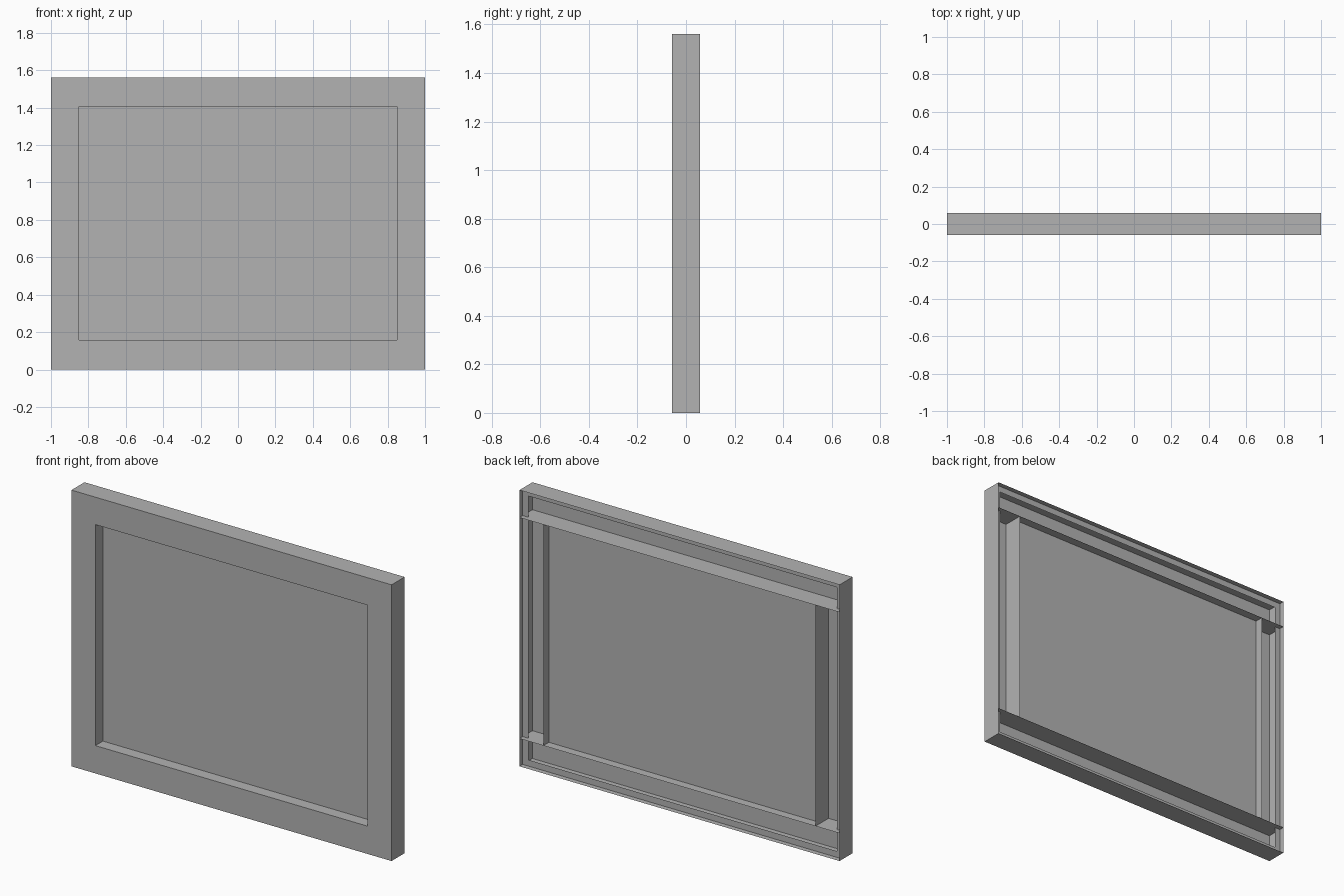
import bpy, bmesh

if "Cube" in bpy.data.objects:
    bpy.data.objects.remove(bpy.data.objects["Cube"])

W, H, D = 1.0, 1.56, 0.058          # half width, height, half depth
OX, Z0, Z1 = 0.85, 0.157, 1.405     # front opening
PANEL_Y = 0.009                     # recessed picture panel
LEDGE_Y, LEDGE_W = 0.029, 0.035     # retaining ledge inside the back

grey = bpy.data.materials.new("grey")
grey.diffuse_color = (0.45, 0.45, 0.45, 1)
grey.use_nodes = True
grey.node_tree.nodes["Principled BSDF"].inputs["Base Color"].default_value = grey.diffuse_color


def make(name, quads):
    """Sheet-metal style part from a few flat quads."""
    bm = bmesh.new()
    for q in quads:
        bm.faces.new([bm.verts.new(p) for p in q])
    bmesh.ops.remove_doubles(bm, verts=bm.verts, dist=1e-5)
    me = bpy.data.meshes.new(name)
    bm.to_mesh(me)
    bm.free()
    me.materials.append(grey)
    ob = bpy.data.objects.new(name, me)
    bpy.context.collection.objects.link(ob)
    return ob


def rect(x, z0, z1, y):
    return [(-x, y, z0), (x, y, z0), (x, y, z1), (-x, y, z1)]


def bridge(a, b):
    """Four quads joining two rectangles."""
    return [(a[i], b[i], b[(i + 1) % 4], a[(i + 1) % 4]) for i in range(4)]


outer_front, outer_back = rect(W, 0, H, -D), rect(W, 0, H, D)
hole_front = rect(OX, Z0, Z1, -D)

# Front face ring and outer walls
make("frame_shell", bridge(outer_front, hole_front) + bridge(outer_back, outer_front))

# Ledge running round the inside of the outer walls
make("back_ledge", bridge(rect(W, 0, H, LEDGE_Y),
                          rect(W - LEDGE_W, LEDGE_W, H - LEDGE_W, LEDGE_Y)))

# Horizontal ribs run the full width, upright ribs fit between them
for name, z in (("lower_rib", Z0), ("upper_rib", Z1)):
    make(name, [[(-W, -D, z), (W, -D, z), (W, D, z), (-W, D, z)]])
for name, x in (("left_rib", -OX), ("right_rib", OX)):
    make(name, [[(x, -D, Z0), (x, D, Z0), (x, D, Z1), (x, -D, Z1)]])

# Recessed panel
make("panel", [rect(OX, Z0, Z1, PANEL_Y)])
